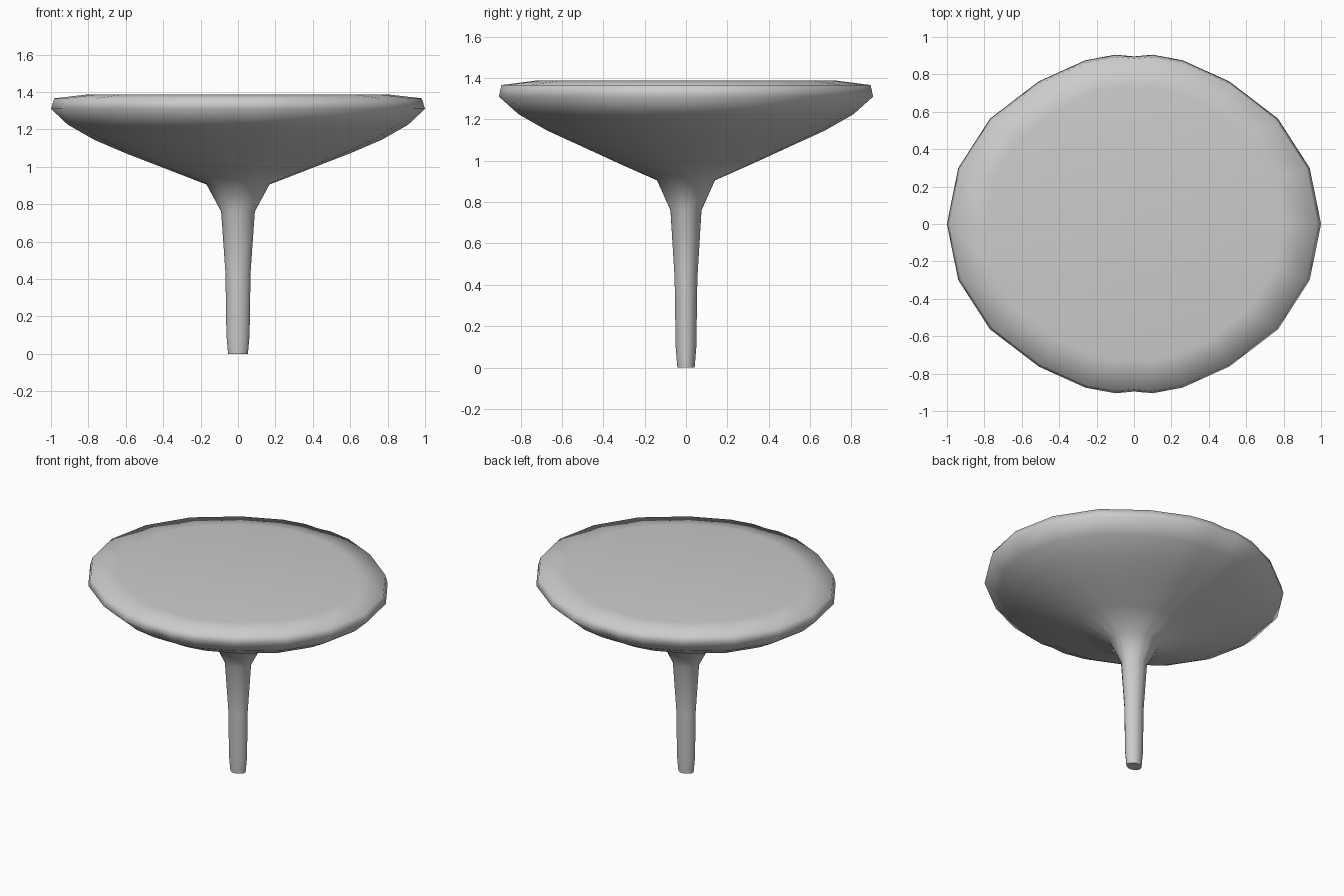
import bpy, bmesh

if "Cube" in bpy.data.objects:
    bpy.data.objects.remove(bpy.data.objects["Cube"])

# One quadrant of the slightly oval outline (unit half-widths), mirrored into a full loop
quad = [(1, 0), (0.94, 0.33), (0.77, 0.622), (0.51, 0.842), (0.26, 0.967), (0.1, 1.0), (0, 0.99)]
half = quad + [(-x, y) for x, y in reversed(quad[:-1])]
outline = half + [(x, -y) for x, y in reversed(half[1:-1])]

# Stem and top profile: half-width in x, half-width in y, height
profile = [
    (0.053, 0.042, 0.0), (0.062, 0.05, 0.10), (0.067, 0.055, 0.43),
    (0.09, 0.075, 0.76), (0.168, 0.14, 0.905), (0.38, 0.325, 0.987),
    (0.60, 0.51, 1.072), (0.77, 0.67, 1.145), (0.91, 0.81, 1.225),
    (1.0, 0.905, 1.31), (0.982, 0.893, 1.366), (0.80, 0.73, 1.387),
]


def loft(name, rings, shape):
    bm = bmesh.new()
    loops = [[bm.verts.new((x * rx, y * ry, z)) for x, y in shape] for rx, ry, z in rings]
    n = len(shape)
    for a, b in zip(loops, loops[1:]):
        for i in range(n):
            j = (i + 1) % n
            bm.faces.new((a[i], a[j], b[j], b[i]))
    bm.faces.new(loops[0][::-1])
    bm.faces.new(loops[-1])
    bmesh.ops.recalc_face_normals(bm, faces=bm.faces)
    mesh = bpy.data.meshes.new(name)
    bm.to_mesh(mesh)
    bm.free()
    obj = bpy.data.objects.new(name, mesh)
    bpy.context.collection.objects.link(obj)
    return obj


# Stem flaring into a shallow dish with a flat top
body = loft("pedestal_top", profile, outline)
bpy.context.view_layer.objects.active = body
body.select_set(True)
bpy.ops.object.shade_smooth_by_angle(angle=1.31)
